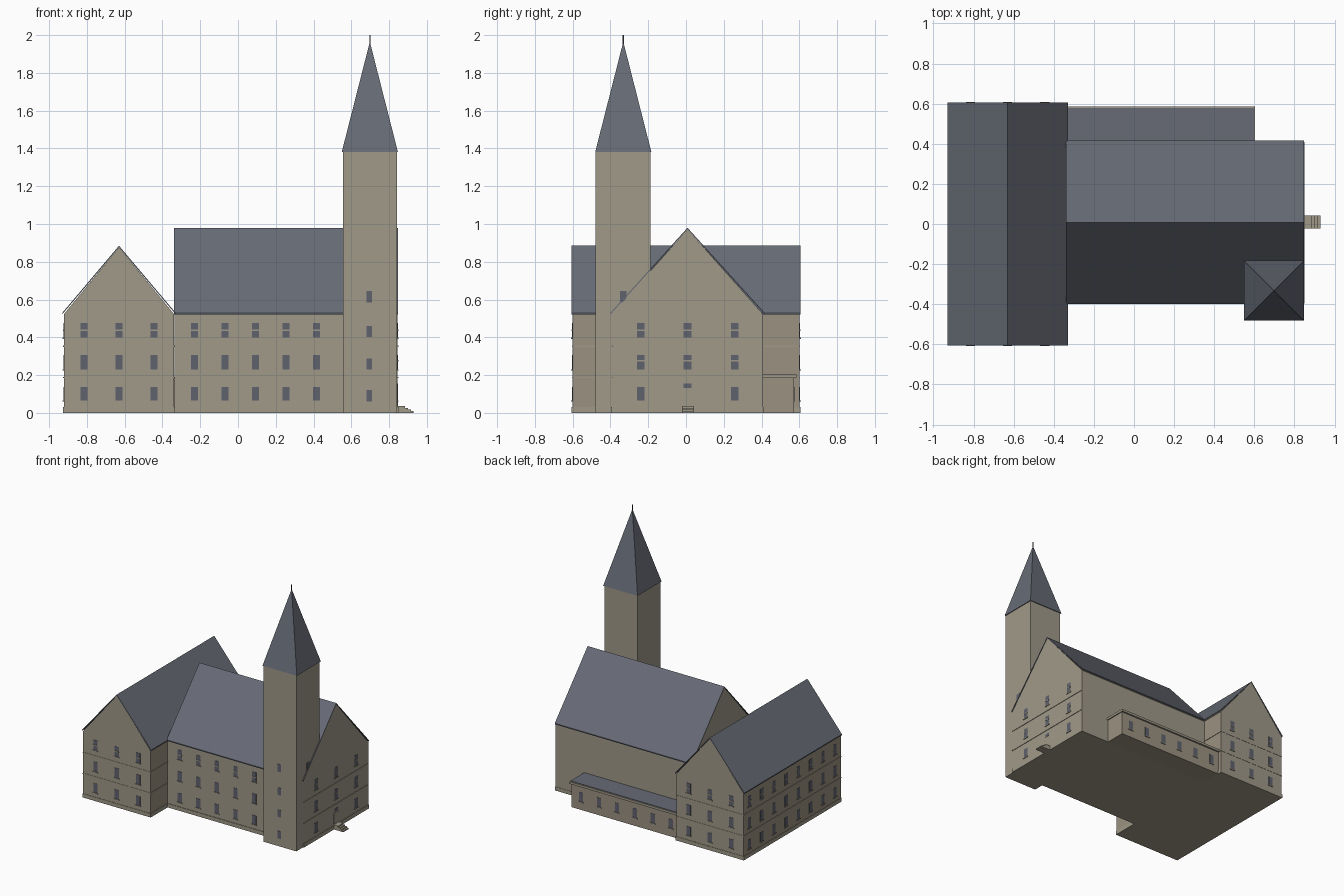
import bpy, bmesh
from mathutils import Vector

cube = bpy.data.objects.get("Cube")
if cube:
    bpy.data.objects.remove(cube, do_unlink=True)


def material(name, rgb):
    m = bpy.data.materials.new(name)
    m.use_nodes = True
    m.diffuse_color = (*rgb, 1)
    m.node_tree.nodes["Principled BSDF"].inputs["Base Color"].default_value = (*rgb, 1)
    return m


STONE = material("sandstone", (0.35, 0.32, 0.25))
PLASTER = material("warm plaster", (0.33, 0.285, 0.22))
SLATE = material("slate", (0.135, 0.147, 0.18))
GLASS = material("window glass", (0.115, 0.122, 0.155))
IRON = material("dark iron", (0.04, 0.04, 0.05))


def finish(name, bm, *mats):
    bmesh.ops.recalc_face_normals(bm, faces=bm.faces)
    mesh = bpy.data.meshes.new(name)
    bm.to_mesh(mesh)
    bm.free()
    for m in mats:
        mesh.materials.append(m)
    ob = bpy.data.objects.new(name, mesh)
    bpy.context.collection.objects.link(ob)
    return ob


def add_box(bm, lo, hi):
    lo, hi = Vector(lo), Vector(hi)
    verts = bmesh.ops.create_cube(bm, size=1)["verts"]
    for v in verts:
        v.co = (lo + hi) / 2 + v.co * (hi - lo)


def box(name, lo, hi, mat):
    bm = bmesh.new()
    add_box(bm, lo, hi)
    return finish(name, bm, mat)


def prism(name, profile, axis, start, end, *mats):
    """Extrude a (horizontal, z) profile along x or y."""
    bm = bmesh.new()
    place = (lambda a, z: (start, a, z)) if axis == "x" else (lambda a, z: (a, start, z))
    face = bm.faces.new([bm.verts.new(place(a, z)) for a, z in profile])
    out = bmesh.ops.extrude_face_region(bm, geom=[face])["geom"]
    step = Vector((end - start, 0, 0) if axis == "x" else (0, end - start, 0))
    bmesh.ops.translate(bm, vec=step, verts=[g for g in out if isinstance(g, bmesh.types.BMVert)])
    return finish(name, bm, *mats)


def gabled_block(name, axis, mid, half, start, end, eave, ridge, over, *mats):
    """Walls with a gable at each end and a thin slate roof on top."""
    t = 0.008
    walls = prism(name + "_walls", [(mid - half, 0), (mid + half, 0), (mid + half, eave - t),
                  (mid, ridge - t), (mid - half, eave - t)], axis, start, end, *mats)
    w = half + over
    prism(name + "_roof", [(mid - w, eave - t), (mid, ridge - t), (mid + w, eave - t),
          (mid + w, eave), (mid, ridge), (mid - w, eave)], axis, start - 0.003, end + 0.003, SLATE)
    return walls


# Wall directions: front, back, left (+x) and right (-x)
def on_wall(bm, side, at, u0, u1, z0, z1, depth):
    sign = 1 if side in ("back", "left") else -1
    d0, d1 = sorted((at - sign * 0.004, at + sign * depth))
    if side in ("front", "back"):
        add_box(bm, (u0, d0, z0), (u1, d1, z1))
    else:
        add_box(bm, (d0, u0, z0), (d1, u1, z1))


def windows(name, side, at, centres, rows, width=0.037, sill=True):
    """Rows are (bottom, top, transom height or None)."""
    glass, trim = bmesh.new(), bmesh.new()
    for u in centres:
        for z0, z1, bar in rows:
            h = width / 2
            on_wall(glass, side, at, u - h, u + h, z0, z1, 0.002)
            if bar:
                on_wall(trim, side, at, u - h, u + h, bar - 0.004, bar + 0.004, 0.004)
            if sill:
                on_wall(trim, side, at, u - h - 0.004, u + h + 0.004, z0 - 0.006, z0, 0.006)
    finish(name + "_glass", glass, GLASS)
    finish(name + "_trim", trim, STONE)


def spread(a, b, n):
    return [a + (b - a) * i / (n - 1) for i in range(n)]


LOW, MID, TOP = (0.065, 0.137, None), (0.23, 0.307, None), (0.398, 0.477, 0.437)
ROWS = [LOW, MID, TOP]

# Cross wing, with plastered long sides
wing = gabled_block("wing", "y", -0.63, 0.292, -0.602, 0.602, 0.53, 0.885, 0.008, STONE, PLASTER)
for p in wing.data.polygons:
    if abs(p.normal.x) > 0.9:
        p.material_index = 1
windows("wing_front", "front", -0.602, spread(-0.815, -0.445, 3), ROWS)
windows("wing_back", "back", 0.602, spread(-0.815, -0.445, 3), ROWS)
windows("wing_side", "right", -0.922, spread(-0.53, 0.53, 8), ROWS)

# Main hall
gabled_block("hall", "x", 0.008, 0.4, -0.337, 0.845, 0.53, 0.98, 0.008, STONE)
windows("hall_front", "front", -0.392, spread(-0.23, 0.415, 5), ROWS)
windows("hall_gable", "left", 0.845, [-0.24, 0.257],
        [LOW, (0.23, 0.307, 0.275), TOP], 0.04)
windows("hall_gable_middle", "left", 0.845, [0.008], [(0.23, 0.307, 0.275), TOP], 0.04)

# Thin string courses on the gable and the wing
for i, z in enumerate((0.185, 0.35)):
    box(f"gable_course_{i}", (0.84, -0.392, z), (0.849, 0.408, z + 0.006), STONE)
    box(f"wing_course_{i}", (-0.926, -0.604, z), (-0.334, 0.604, z + 0.006), STONE)
box("wing_plinth", (-0.926, -0.605, 0), (-0.334, 0.605, 0.03), STONE)
box("hall_plinth", (-0.335, -0.396, 0), (0.849, 0.41, 0.03), STONE)

# Entrance: door, light above it and outside steps
box("door", (0.84, -0.02, 0.035), (0.847, 0.036, 0.125), STONE)
windows("door_light", "left", 0.845, [0.008], [(0.132, 0.155, None)], 0.04, False)
for i in range(4):
    box(f"entrance_step_{i}", (0.84, -0.022, i * 0.009),
        (0.93 - i * 0.015, 0.042, (i + 1) * 0.009), STONE)

# Tower with pyramid spire and finial
TX, TY = 0.698, -0.332
box("tower", (TX - 0.143, TY - 0.146, 0), (TX + 0.143, TY + 0.143, 1.385), STONE)
slots = [(0.06, 0.12, None), (0.23, 0.287, None), (0.403, 0.46, None), (0.585, 0.645, None)]
windows("tower_front", "front", TY - 0.146, [TX - 0.003], slots, 0.03, False)
windows("tower_side", "left", TX + 0.143, [TY], slots[3:], 0.036, False)
bm = bmesh.new()
base = [bm.verts.new((TX + sx * 0.149, TY + sy * 0.149, 1.38))
        for sx, sy in ((-1, -1), (1, -1), (1, 1), (-1, 1))]
tip = bm.verts.new((TX, TY, 1.965))
bm.faces.new(base)
for i in range(4):
    bm.faces.new((base[i], base[(i + 1) % 4], tip))
finish("spire", bm, SLATE)
box("finial", (TX - 0.003, TY - 0.003, 1.95), (TX + 0.003, TY + 0.003, 2.0), IRON)

# Low rear annex with cornice and flat slate roof
box("annex_walls", (-0.34, 0.4, 0), (0.595, 0.572, 0.19), PLASTER)
box("annex_cornice", (-0.335, 0.4, 0.185), (0.603, 0.585, 0.203), STONE)
box("annex_roof", (-0.335, 0.4, 0.2), (0.598, 0.578, 0.207), SLATE)
windows("annex_back", "back", 0.572, spread(-0.27, 0.51, 6), [LOW])
